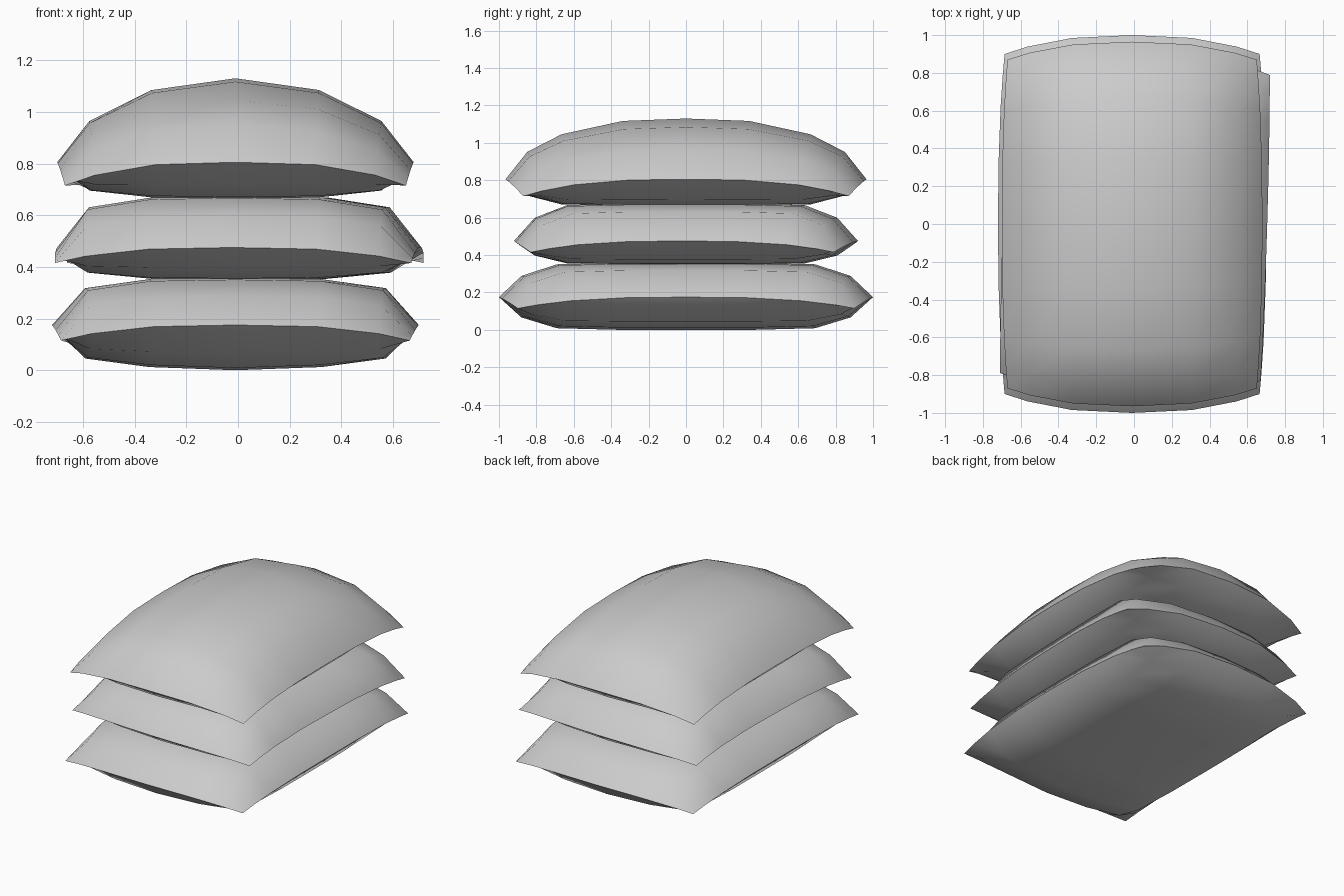
import bpy, bmesh
from math import radians

if "Cube" in bpy.data.objects:
    bpy.data.objects.remove(bpy.data.objects["Cube"])

# Grid stations across a sack (0..1 from the middle to the seam)
HU = [0, .47, .82, 1]
HV = [0, .35, .69, .88, 1]
U = [-a for a in HU[:0:-1]] + HU
V = [-a for a in HV[:0:-1]] + HV

# Puff profiles at those stations: domed (free) and pressed (under load)
DOME_U, DOME_V = [1, .86, .49, 0], [1, .96, .74, .45, 0]
FLAT_U, FLAT_V = [1, .97, .78, 0], [1, 1, .96, .62, 0]
BASE_U, BASE_V = [1, .93, .74, 0], [1, 1, .95, .62, 0]


def sack(name, corner, mid, seam, drop, top, bottom, top_prof, bot_prof, rot=0, cx=0):
    """Two puffed sheets joined along a seam that droops at the corners."""
    bm = bmesh.new()
    nu, nv = len(U), len(V)
    verts = {}

    def vert(i, j, side):
        edge = i in (0, nu - 1) or j in (0, nv - 1)
        key = (i, j, 0 if edge else side)
        if key not in verts:
            u, v = U[i], V[j]
            x = u * (corner[0] + (mid[0] - corner[0]) * (1 - abs(v) ** 2.5))
            y = v * (corner[1] + (mid[1] - corner[1]) * (1 - abs(u) ** 2.5))
            s = seam - drop * (abs(u) * abs(v)) ** 3
            pu, pv = top_prof if side > 0 else bot_prof
            f = pu[abs(i - nu // 2)] * pv[abs(j - nv // 2)]
            z = s + ((top if side > 0 else bottom) - s) * f
            verts[key] = bm.verts.new((x, y, z))
        return verts[key]

    for side in (1, -1):
        for i in range(nu - 1):
            for j in range(nv - 1):
                quad = [vert(i, j, side), vert(i + 1, j, side),
                        vert(i + 1, j + 1, side), vert(i, j + 1, side)]
                bm.faces.new(quad[::side])
    me = bpy.data.meshes.new(name)
    bm.to_mesh(me)
    bm.free()
    ob = bpy.data.objects.new(name, me)
    bpy.context.collection.objects.link(ob)
    ob.rotation_euler.z = rot
    ob.location.x = cx
    bpy.ops.object.select_all(action='DESELECT')
    ob.select_set(True)
    bpy.context.view_layer.objects.active = ob
    bpy.ops.object.shade_smooth_by_angle(angle=radians(65))
    return ob


# Bottom, middle and top sacks of the stack
sack("bottom_sack", (.675, .90), (.71, 1.0), .175, .06, .358, 0,
     (FLAT_U, FLAT_V), (BASE_U, BASE_V), cx=-.01)
sack("middle_sack", (.69, .81), (.70, .92), .475, .06, .675, .35,
     (FLAT_U, FLAT_V), (FLAT_U, FLAT_V), rot=-.03, cx=.005)
sack("top_sack", (.66, .87), (.69, .965), .805, .09, 1.13, .665,
     (DOME_U, DOME_V), (FLAT_U, FLAT_V), cx=-.01)
